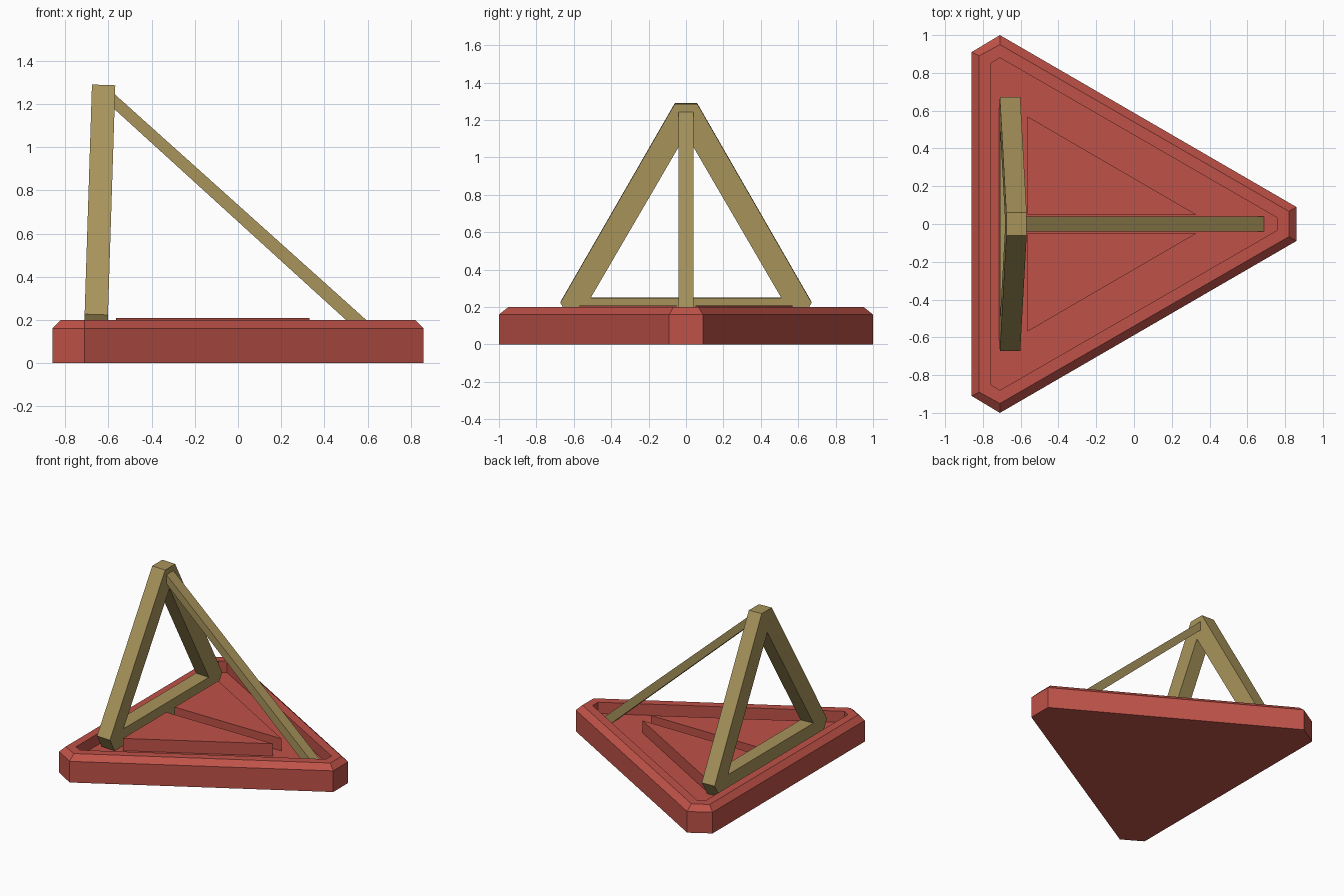
import bpy
import bmesh

cube = bpy.data.objects.get("Cube")
if cube:
    bpy.data.objects.remove(cube, do_unlink=True)


def material(name, rgb):
    mat = bpy.data.materials.new(name)
    mat.use_nodes = True
    color = (*rgb, 1.0)
    mat.diffuse_color = color
    mat.node_tree.nodes["Principled BSDF"].inputs["Base Color"].default_value = color
    return mat


RED = material("brick red", (0.52, 0.085, 0.065))
WOOD = material("olive wood", (0.39, 0.295, 0.105))


def loft(name, rings, mat, loop=False):
    """Join rings of equal length; cap both ends, or close into a loop."""
    bm = bmesh.new()
    verts = [[bm.verts.new(p) for p in ring] for ring in rings]
    pairs = list(zip(verts, verts[1:]))
    if loop:
        pairs.append((verts[-1], verts[0]))
    else:
        bm.faces.new(verts[0])
        bm.faces.new(verts[-1])
    for a, b in pairs:
        for i in range(len(a)):
            j = (i + 1) % len(a)
            bm.faces.new((a[i], a[j], b[j], b[i]))
    bmesh.ops.remove_doubles(bm, verts=bm.verts, dist=0.0005)
    bmesh.ops.recalc_face_normals(bm, faces=bm.faces)
    mesh = bpy.data.meshes.new(name)
    bm.to_mesh(mesh)
    bm.free()
    mesh.materials.append(mat)
    obj = bpy.data.objects.new(name, mesh)
    bpy.context.collection.objects.link(obj)
    return obj


def mirrored(half):
    """Complete a half outline across its second-to-none axis (y)."""
    return half + [(x, -y) for x, y in reversed(half)]


def at_height(outline, z):
    return [(x, y, z) for x, y in outline]


# Tray base: chamfered rim around a sunken floor
FLOOR = 0.115
outer = mirrored([(0.86, 0.09), (-0.71, 1.0), (-0.86, 0.91)])
chamfer = mirrored([(0.82, 0.067), (-0.71, 0.95), (-0.82, 0.89)])
recess = mirrored([(0.76, 0.032), (-0.71, 0.88), (-0.76, 0.85)])
loft("tray_base", [at_height(outer, 0), at_height(outer, 0.16),
                   at_height(chamfer, 0.2), at_height(recess, 0.2),
                   at_height(recess, FLOOR)], RED)

# Raised triangular blocks on the floor
for side, sign in (("left", 1), ("right", -1)):
    tri = [(-0.565, 0.05 * sign), (-0.565, 0.57 * sign), (0.33, 0.05 * sign)]
    loft(f"floor_block_{side}",
         [at_height(tri, FLOOR - 0.01), at_height(tri, 0.208)], RED)

# Upright triangular frame, leaning slightly forward
LEAN = 0.032


def frame_ring(outline, offset):
    return [(-0.657 + offset + LEAN * (z - 0.2), y, z - LEAN * offset)
            for y, z in outline]


frame_out = [(0.06, 1.288), (0.672, 0.225), (0.61, 0.12)]
frame_in = [(0, 1.125), (0.51, 0.25), (0.51, 0.25)]
frame_out += [(-y, z) for y, z in reversed(frame_out)]
frame_in += [(-y, z) for y, z in reversed(frame_in)]
H = 0.054
loft("upright_frame", [frame_ring(frame_out, -H), frame_ring(frame_out, H),
                       frame_ring(frame_in, H), frame_ring(frame_in, -H)],
     WOOD, loop=True)

# Sloping brace from the frame top down to the tip of the tray
profile = [(-0.59, 1.262), (0.688, FLOOR), (0.593, FLOOR), (-0.59, 1.192)]
loft("sloping_brace", [[(x, y, z) for x, z in profile] for y in (-0.041, 0.041)], WOOD)
